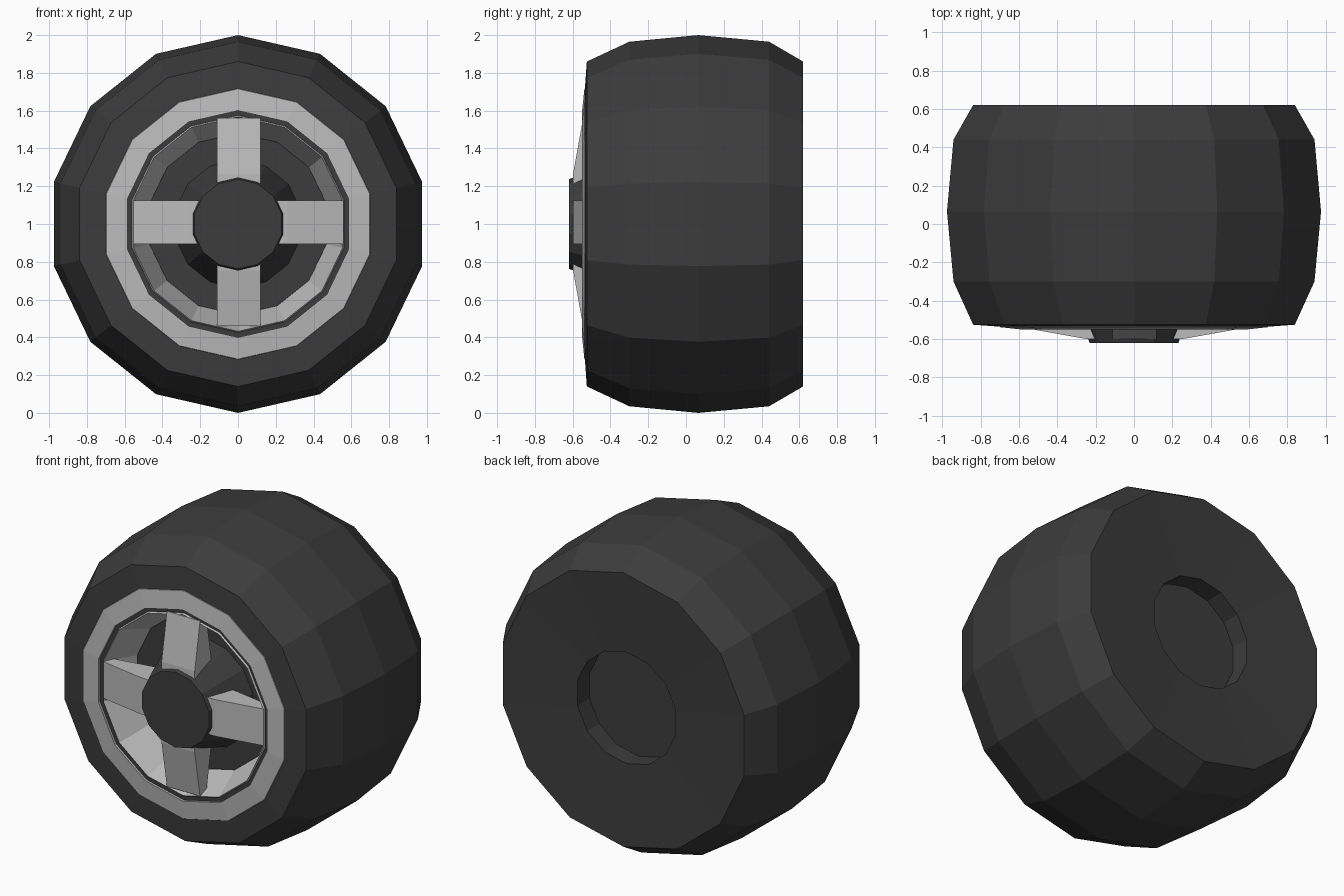
import bpy, bmesh
from math import sin, cos, pi

if "Cube" in bpy.data.objects:
    bpy.data.objects.remove(bpy.data.objects["Cube"])

SIDES = 14
dark = bpy.data.materials.new("dark_rubber")
dark.diffuse_color = (0.045, 0.045, 0.045, 1)
dark.use_nodes = True
dark.node_tree.nodes["Principled BSDF"].inputs["Base Color"].default_value = dark.diffuse_color
silver = bpy.data.materials.new("silver_metal")
silver.diffuse_color = (0.5, 0.5, 0.5, 1)
silver.use_nodes = True
silver.node_tree.nodes["Principled BSDF"].inputs["Base Color"].default_value = silver.diffuse_color


def finish(name, bm, mat):
    me = bpy.data.meshes.new(name)
    bmesh.ops.recalc_face_normals(bm, faces=bm.faces)
    bm.to_mesh(me)
    bm.free()
    me.materials.append(mat)
    ob = bpy.data.objects.new(name, me)
    bpy.context.collection.objects.link(ob)
    return ob


def lathe(name, profile, mat, closed=False, cap_first=False, cap_last=False):
    """Spin (radius, y) points about the axle line at z = 1."""
    bm = bmesh.new()
    rings = [[bm.verts.new((r * sin(2 * pi * i / SIDES), y, 1 + r * cos(2 * pi * i / SIDES)))
              for i in range(SIDES)] for r, y in profile]
    pairs = list(zip(rings, rings[1:]))
    if closed:
        pairs.append((rings[-1], rings[0]))
    for a, b in pairs:
        for i in range(SIDES):
            j = (i + 1) % SIDES
            bm.faces.new((a[i], a[j], b[j], b[i]))
    if cap_first:
        bm.faces.new(rings[0])
    if cap_last:
        bm.faces.new(rings[-1])
    return finish(name, bm, mat)


# Tyre with recessed back, wheel floor and axle recess, one closed shell
lathe("tyre", [(0.35, 0.47), (0.35, 0.59), (0.86, 0.62), (0.965, 0.44), (1.0, 0.065),
               (0.965, -0.30), (0.86, -0.525), (0.72, -0.535), (0.60, -0.535),
               (0.575, -0.535), (0.50, -0.32)], dark, cap_first=True, cap_last=True)

# Flat silver ring on the front face
lathe("rim_ring", [(0.72, -0.53), (0.715, -0.538), (0.60, -0.55), (0.60, -0.53)],
      silver, closed=True)

# Silver inner wall of the dish
lathe("rim_wall", [(0.578, -0.53), (0.568, -0.545), (0.48, -0.33), (0.49, -0.32)],
      silver, closed=True)

# Tapered hub
lathe("hub", [(0.34, -0.325), (0.26, -0.56), (0.237, -0.62)], dark,
      cap_first=True, cap_last=True)

# Four wedge spokes
for k in range(4):
    bm = bmesh.new()
    a = k * pi / 2
    side = [(0.20, -0.60), (0.26, -0.598), (0.555, -0.545), (0.54, -0.48), (0.20, -0.42)]
    loops = []
    for w in (-0.115, 0.115):
        loops.append([bm.verts.new((w * cos(a) + r * sin(a) + 0.003, y,
                                    1.01 - w * sin(a) + (r - 0.005) * cos(a)))
                      for r, y in side])
    n = len(side)
    for i in range(n):
        j = (i + 1) % n
        bm.faces.new((loops[0][i], loops[0][j], loops[1][j], loops[1][i]))
    for lp in loops:
        bm.faces.new(lp)
    finish(f"spoke_{k + 1}", bm, silver)
